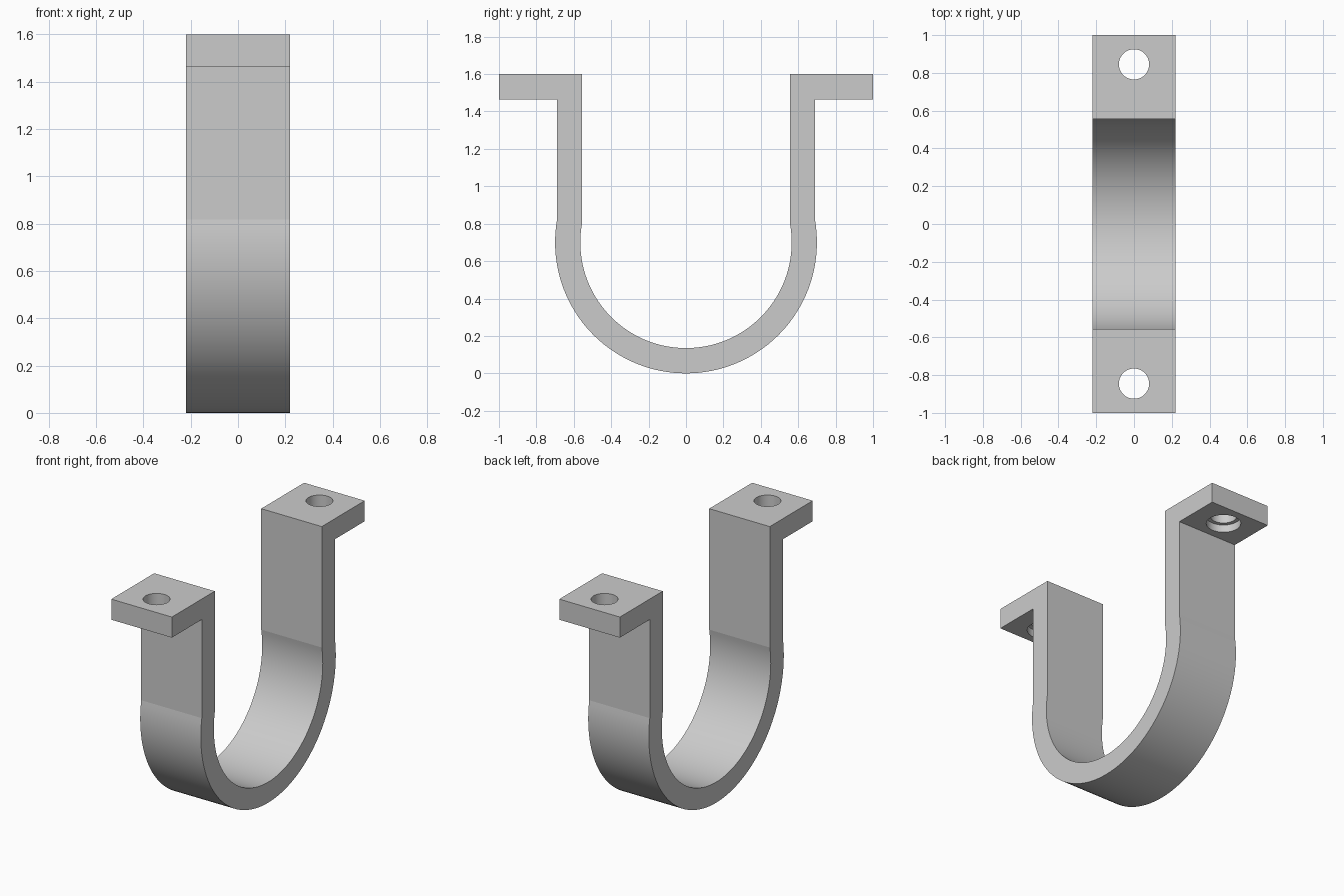
import bpy, bmesh, math

if "Cube" in bpy.data.objects:
    bpy.data.objects.remove(bpy.data.objects["Cube"], do_unlink=True)

HALF_WIDTH = 0.22
TOP, PLATE_BOTTOM = 1.6, 1.465
LEG_OUT, LEG_IN = 0.69, 0.555
R_OUT, R_IN, CENTRE_Z = 0.70, 0.565, 0.70
HOLE_Y = 0.845

grey = bpy.data.materials.new("plain grey")
grey.use_nodes = True
colour = (0.6, 0.6, 0.6, 1)
grey.diffuse_color = colour
grey.node_tree.nodes["Principled BSDF"].inputs["Base Color"].default_value = colour


def arc(radius, leg_y, steps=72):
    """Arc under the saddle, running from the +y leg to the -y leg."""
    start = math.acos(leg_y / radius)
    sweep = math.pi + 2 * start
    return [(radius * math.cos(start - sweep * i / steps),
             CENTRE_Z + radius * math.sin(start - sweep * i / steps))
            for i in range(steps + 1)]


# Strap profile: outer edge one way, inner edge back
flange = [(LEG_IN, TOP), (1, TOP), (1, PLATE_BOTTOM), (LEG_OUT, PLATE_BOTTOM)]
profile = (flange + arc(R_OUT, LEG_OUT)
           + [(-y, z) for y, z in reversed(flange)]
           + arc(R_IN, LEG_IN)[::-1])

bm = bmesh.new()
face = bm.faces.new([bm.verts.new((-HALF_WIDTH, y, z)) for y, z in profile])
extruded = bmesh.ops.extrude_face_region(bm, geom=[face])
bmesh.ops.translate(bm, vec=(2 * HALF_WIDTH, 0, 0),
                    verts=[v for v in extruded["geom"] if isinstance(v, bmesh.types.BMVert)])
bmesh.ops.recalc_face_normals(bm, faces=bm.faces)
mesh = bpy.data.meshes.new("strap_bracket")
bm.to_mesh(mesh)
bm.free()
mesh.materials.append(grey)
strap = bpy.data.objects.new("strap_bracket", mesh)
bpy.context.collection.objects.link(strap)


def cut_hole(y, radius, low, high):
    bpy.ops.mesh.primitive_cylinder_add(vertices=64, radius=radius, depth=high - low,
                                        location=(0, y, (low + high) / 2))
    cutter = bpy.context.object
    cutter.hide_render = True
    cutter.data.materials.append(grey)
    mod = strap.modifiers.new("hole", "BOOLEAN")
    mod.operation, mod.solver, mod.object = "DIFFERENCE", "EXACT", cutter
    bpy.ops.object.select_all(action="DESELECT")
    bpy.context.view_layer.objects.active = strap
    strap.select_set(True)
    bpy.ops.object.modifier_apply(modifier=mod.name)
    bpy.data.objects.remove(cutter, do_unlink=True)


# Screw holes with a wider counterbore underneath
for side in (-1, 1):
    cut_hole(side * HOLE_Y, 0.08, PLATE_BOTTOM - 0.1, TOP + 0.1)
    cut_hole(side * HOLE_Y, 0.105, PLATE_BOTTOM - 0.1, PLATE_BOTTOM + 0.05)

# Smooth curves, crisp where legs meet the arc
bpy.ops.object.shade_smooth_by_angle(angle=math.radians(7))
